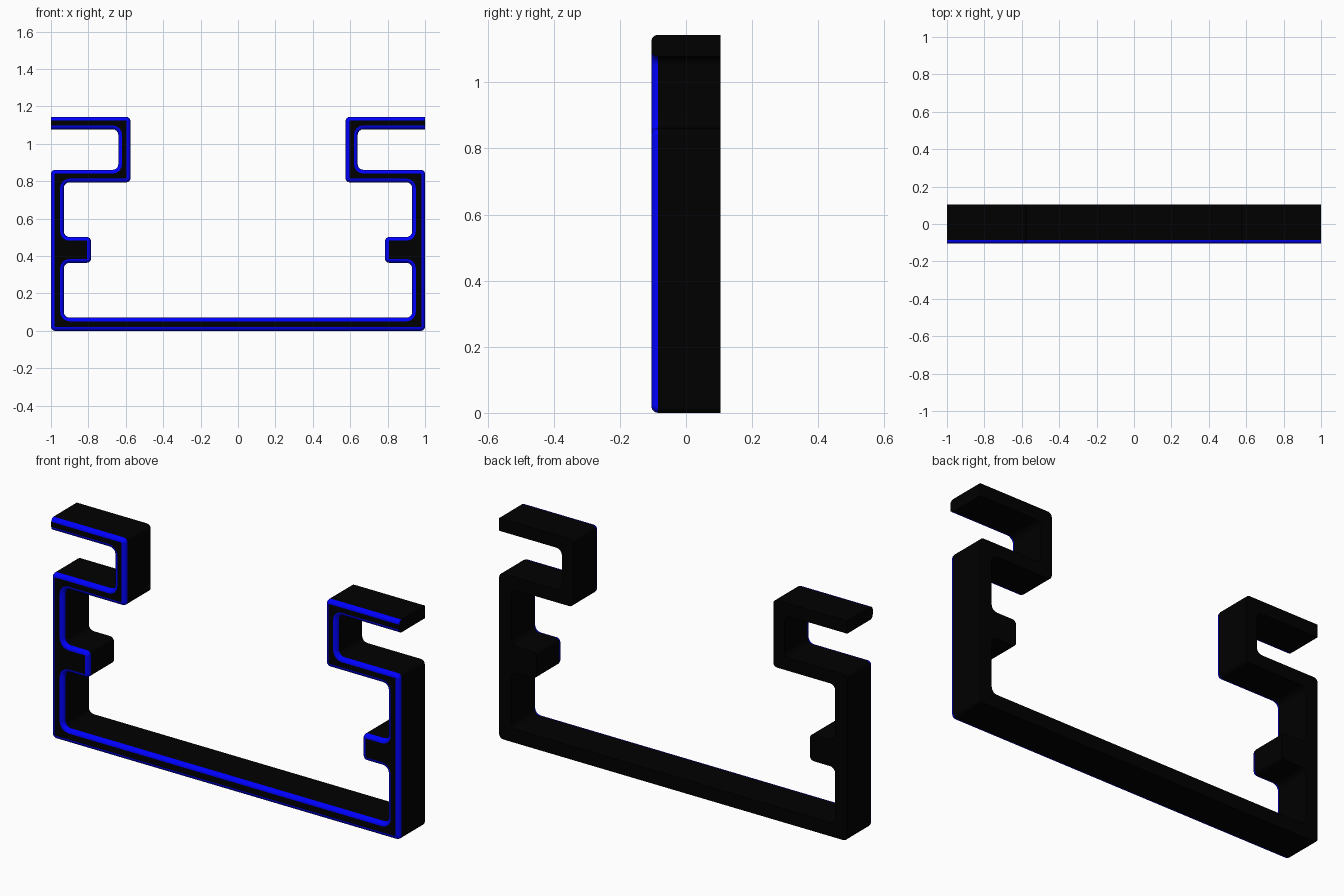
import bpy, bmesh, math
from mathutils import Vector

if "Cube" in bpy.data.objects:
    bpy.data.objects.remove(bpy.data.objects["Cube"])

DEPTH = 0.105      # half depth
BEVEL = 0.02       # rounded front edge
R_OUT, R_IN = 0.022, 0.03   # convex / concave corner radii
ARC, STEPS = 4, 3

# Right half of the rail outline (x, z), counter-clockwise
half = [(1, 0), (1, .861), (.64, .861), (.64, 1.078), (1, 1.078), (1, 1.144),
        (.575, 1.144), (.575, .794), (.931, .794), (.931, .502), (.786, .502),
        (.786, .364), (.931, .364), (.931, .071)]
outline = [Vector(p) for p in half + [(-x, z) for x, z in reversed(half)]]
open_ends = {(abs(x), z) for x, z in half[4:6]}


def loop_points(d):
    """Outline with rounded corners, inset by d (the cut hook ends stay put)."""
    pts = []
    for i, p in enumerate(outline):
        a = (p - outline[i - 1]).normalized()
        b = (outline[(i + 1) % len(outline)] - p).normalized()
        na, nb = Vector((-a.y, a.x)), Vector((-b.y, b.x))
        if any(abs(abs(p.x) - x) < 1e-5 and abs(p.y - z) < 1e-5 for x, z in open_ends):
            pts.append(p + d * (na if abs(na.y) > .5 else nb))
            continue
        convex = a.x * b.y - a.y * b.x > 0
        r, s = (R_OUT, 1) if convex else (R_IN, -1)
        centre = p + s * r * (na + nb)
        for k in range(ARC + 1):
            t = k / ARC * math.pi / 2
            pts.append(centre - s * (r - s * d) * (na * math.cos(t) + nb * math.sin(t)))
    return pts


def material(name, colour):
    m = bpy.data.materials.new(name)
    m.diffuse_color = colour
    m.use_nodes = True
    m.node_tree.nodes["Principled BSDF"].inputs["Base Color"].default_value = m.diffuse_color
    return m


# Loops from the back, forward to the bevel, then round to the front face
levels = [(0, DEPTH)]
for k in range(STEPS + 1):
    t = k / STEPS * math.pi / 2
    levels.append((BEVEL * (1 - math.cos(t)), -DEPTH + BEVEL * (1 - math.sin(t))))

bm = bmesh.new()
loops = [[bm.verts.new((q.x, y, q.y)) for q in loop_points(d)] for d, y in levels]
n = len(loops[0])
ends = []
for j in range(len(loops) - 1):
    for i in range(n):
        k = (i + 1) % n
        quad = [loops[j][i], loops[j][k], loops[j + 1][k], loops[j + 1][i]]
        # The cut hook ends get one flat face each instead of strips
        if all(abs(abs(v.co.x) - 1) < 1e-5 and v.co.z > 1 for v in quad):
            if j == 0:
                ends.append((i, k))
            continue
        bm.faces.new(quad).material_index = 1 if j > 0 else 0
for i, k in ends:
    bm.faces.new([l[i] for l in loops] + [l[k] for l in reversed(loops)])
bm.faces.new(loops[0])
bm.faces.new(loops[-1])
bmesh.ops.recalc_face_normals(bm, faces=bm.faces)

# Rail object: black body with blue rounded front edges
mesh = bpy.data.meshes.new("rail_frame")
bm.to_mesh(mesh)
bm.free()
rail = bpy.data.objects.new("rail_frame", mesh)
bpy.context.collection.objects.link(rail)
mesh.materials.append(material("black", (0, 0, 0, 1)))
mesh.materials.append(material("blue", (0, 0, 1, 1)))
bpy.context.view_layer.objects.active = rail
rail.select_set(True)
bpy.ops.object.shade_smooth_by_angle(angle=math.radians(35))
normals = rail.modifiers.new("normals", 'WEIGHTED_NORMAL')
normals.keep_sharp = True
